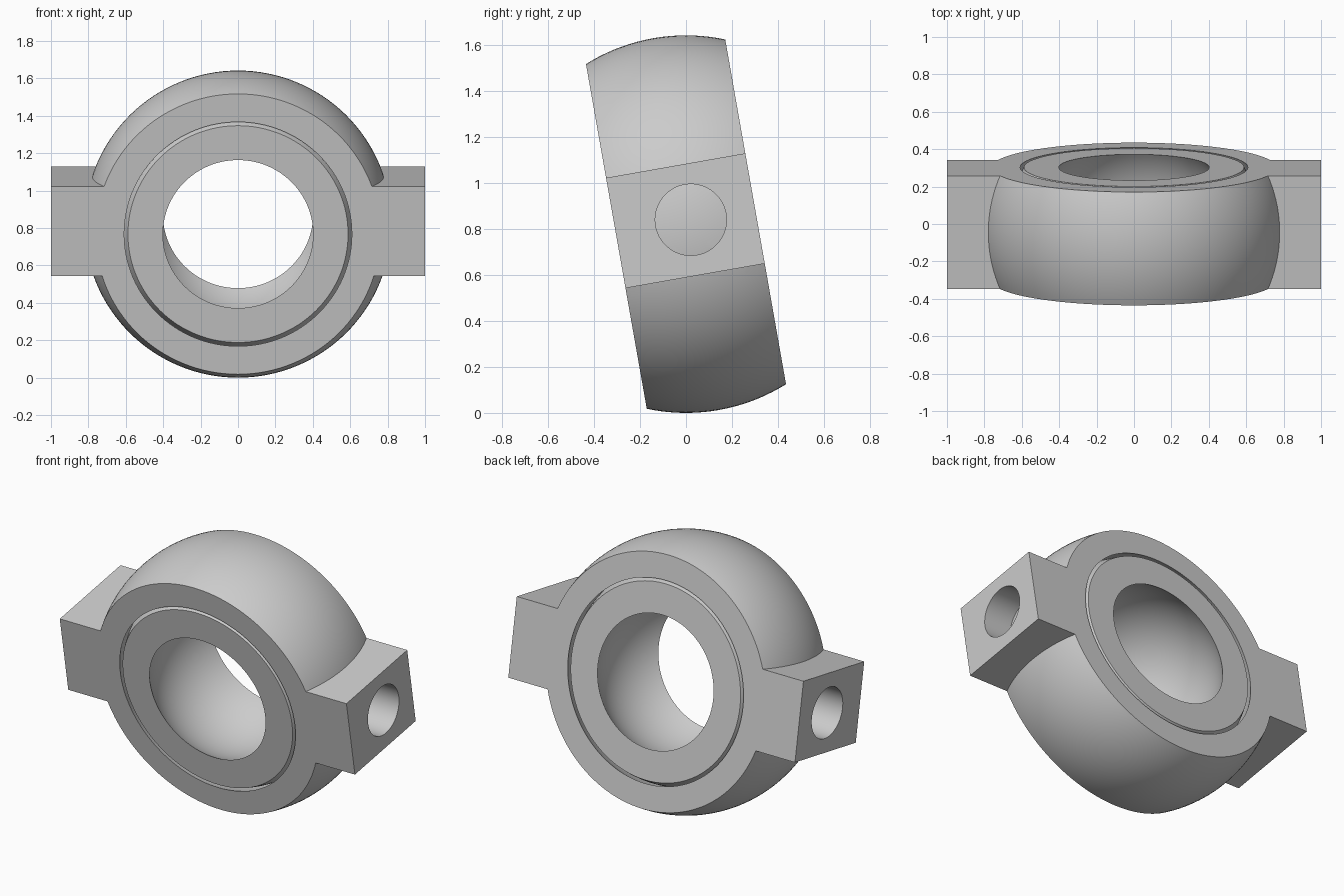
import bpy
from math import radians

cube = bpy.data.objects.get("Cube")
if cube:
    bpy.data.objects.remove(cube, do_unlink=True)

TILT = radians(10)
RADIUS = 0.821      # outer spherical housing
WIDTH = 0.615       # width along the bore axis
LUG_RISE = 0.015    # lugs sit slightly above the centre line

steel = bpy.data.materials.new("plain grey steel")
steel.use_nodes = True
grey = (0.6, 0.6, 0.6, 1)
steel.diffuse_color = grey
steel.node_tree.nodes["Principled BSDF"].inputs["Base Color"].default_value = grey


def finish(name):
    """Name the new primitive and bake its transform into the mesh."""
    ob = bpy.context.object
    ob.name = name
    bpy.ops.object.transform_apply(location=True, rotation=True, scale=True)
    return ob


def ball(name, radius):
    bpy.ops.mesh.primitive_uv_sphere_add(segments=128, ring_count=72, radius=radius,
                                         rotation=(radians(90), 0, 0))
    return finish(name)


def box(name, size, location=(0, 0, 0)):
    bpy.ops.mesh.primitive_cube_add(size=1, location=location)
    bpy.context.object.scale = size
    return finish(name)


def rod(name, radius, length, rotation, location=(0, 0, 0)):
    bpy.ops.mesh.primitive_cylinder_add(vertices=128, radius=radius, depth=length,
                                        rotation=rotation, location=location)
    return finish(name)


def combine(target, tool, operation):
    """Apply a boolean and throw the tool away."""
    bpy.ops.object.select_all(action='DESELECT')
    bpy.context.view_layer.objects.active = target
    target.select_set(True)
    mod = target.modifiers.new(operation.lower(), 'BOOLEAN')
    mod.operation = operation
    mod.solver = 'EXACT'
    mod.object = tool
    bpy.ops.object.modifier_apply(modifier=mod.name)
    bpy.data.objects.remove(tool, do_unlink=True)


# Cross bar with a pin hole along it; the housing ball closes the hole's inner end
lugs = box("lugs", (2, 1, 0.487), (0, 0, LUG_RISE))
combine(lugs, rod("lug_hole", 0.155, 3, (0, radians(90), 0), (0, 0.024, LUG_RISE)), 'DIFFERENCE')

# Housing: ball joined to the cross bar, sliced to flat faces, with a spherical socket
housing = ball("outer_housing", RADIUS)
combine(housing, lugs, 'UNION')
combine(housing, box("slab", (3, WIDTH, 3)), 'INTERSECT')
combine(housing, ball("socket", 0.682), 'DIFFERENCE')

# Inner ring: spherical shell open at both flat faces
ring = ball("inner_ring", 0.664)
combine(ring, box("slab", (3, WIDTH, 3)), 'INTERSECT')
combine(ring, ball("hollow", 0.506), 'DIFFERENCE')

# Shared finish and tilt
for part in (housing, ring):
    part.data.materials.clear()
    part.data.materials.append(steel)
    part.rotation_euler.x = TILT
    part.location.z = RADIUS
    bpy.ops.object.select_all(action='DESELECT')
    part.select_set(True)
    bpy.context.view_layer.objects.active = part
    bpy.ops.object.shade_smooth_by_angle(angle=radians(30))
